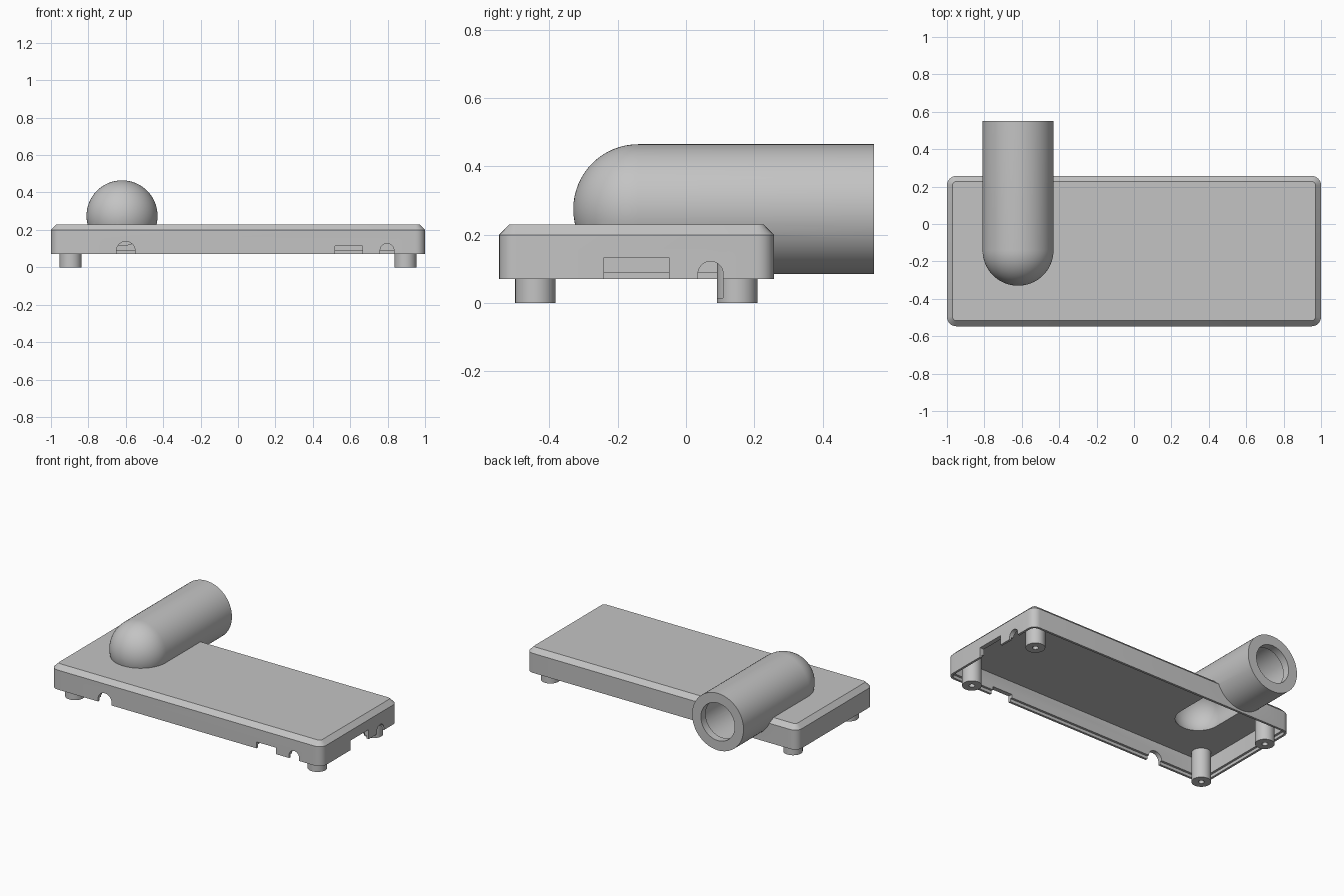
import bpy
import bmesh
from math import sin, cos, pi, radians
from mathutils import Matrix, Vector

cube = bpy.data.objects.get("Cube")
if cube:
    bpy.data.objects.remove(cube, do_unlink=True)

grey = bpy.data.materials.new("plain_grey")
grey.use_nodes = True
colour = (0.55, 0.55, 0.55, 1)
grey.diffuse_color = colour
grey.node_tree.nodes["Principled BSDF"].inputs["Base Color"].default_value = colour

HALF_X, HALF_Y, MID_Y = 1.0, 0.402, -0.145
BASE, SHOULDER, TOP = 0.07, 0.2, 0.23
TUBE_X, TUBE_Z, TUBE_R = -0.62, 0.275, 0.19
DOME_Y, MOUTH_Y = -0.14, 0.55


def make(name, bm):
    bmesh.ops.remove_doubles(bm, verts=bm.verts, dist=0.00001)
    bmesh.ops.recalc_face_normals(bm, faces=bm.faces)
    mesh = bpy.data.meshes.new(name)
    bm.to_mesh(mesh)
    bm.free()
    mesh.materials.append(grey)
    obj = bpy.data.objects.new(name, mesh)
    bpy.context.collection.objects.link(obj)
    return obj


def skin(name, rings, matrix=Matrix()):
    """Bridge equal rings of points and cap both ends."""
    bm = bmesh.new()
    loops = [[bm.verts.new(matrix @ Vector(p)) for p in ring] for ring in rings]
    n = len(loops[0])
    for a, b in zip(loops, loops[1:]):
        for i in range(n):
            j = (i + 1) % n
            bm.faces.new((a[i], a[j], b[j], b[i]))
    bm.faces.new(loops[0][::-1])
    bm.faces.new(loops[-1])
    return make(name, bm)


def rounded_slab(name, levels, radius=0.05, steps=6):
    """Rounded rectangle; levels are (inset from the case outline, z)."""
    rings = []
    for inset, z in levels:
        r = max(radius - inset, 0.015)
        ring = []
        for k, (sx, sy) in enumerate(((1, 1), (-1, 1), (-1, -1), (1, -1))):
            for s in range(steps + 1):
                a = (k + s / steps) * pi / 2
                ring.append((sx * (HALF_X - inset - r) + r * cos(a),
                             MID_Y + sy * (HALF_Y - inset - r) + r * sin(a), z))
        rings.append(ring)
    return skin(name, rings)


def lathe(name, profile, matrix, sides=64):
    """Turn a (radius, height) profile about z."""
    rings = [[(r * cos(2 * pi * i / sides), r * sin(2 * pi * i / sides), h)
              for i in range(sides)] for r, h in profile]
    return skin(name, rings, matrix)


def dome(r, steps=16):
    """Profile of a hemisphere from near its pole to its rim."""
    return [(r * sin(max(k, 0.1) / steps * pi / 2),
             DOME_Y - r * cos(max(k, 0.1) / steps * pi / 2)) for k in range(steps + 1)]


def port(centre, half, top, side, arched, depth):
    """Cutter for an opening in the front or the left wall."""
    low, start, stop = 0.015, depth[0], depth[1]
    outline = [(centre - half, low), (centre + half, low)]
    if arched:
        outline += [(centre + half * cos(i * pi / 16), top - half + half * sin(i * pi / 16))
                    for i in range(17)]
    else:
        outline += [(centre + half, top), (centre - half, top)]
    if side == "front":
        rings = [[(u, d, z) for u, z in outline] for d in (start, stop)]
    else:
        rings = [[(d, u, z) for u, z in outline] for d in (start, stop)]
    return skin("port_cutter", rings)


def combine(target, tool, operation, keep=False):
    tool.hide_render = True
    mod = target.modifiers.new(operation.lower(), "BOOLEAN")
    mod.operation, mod.solver, mod.object = operation, "EXACT", tool
    bpy.context.view_layer.objects.active = target
    bpy.ops.object.modifier_apply(modifier=mod.name)
    if not keep:
        bpy.data.objects.remove(tool, do_unlink=True)


# Case with a chamfered lid edge, and the domed tube joined to it
case = rounded_slab("case_with_tube", [(0, BASE), (0, SHOULDER), (0.03, TOP)])
along_y = Matrix.Translation((TUBE_X, 0, TUBE_Z)) @ Matrix.Rotation(radians(-90), 4, "X")
combine(case, lathe("tube", dome(TUBE_R) + [(TUBE_R, MOUTH_Y)], along_y), "UNION")

# Hollow case, stepped rim, and bore with a narrower mouth
combine(case, rounded_slab("cavity", [(0.03, 0), (0.03, SHOULDER)]), "DIFFERENCE")
combine(case, rounded_slab("rim_step", [(0.015, 0), (0.015, 0.09)]), "DIFFERENCE")
bore = dome(0.158) + [(0.158, MOUTH_Y - 0.05), (0.125, MOUTH_Y - 0.05), (0.125, MOUTH_Y + 0.05)]
combine(case, lathe("bore", bore, along_y), "DIFFERENCE")

# Screw posts in the four corners
posts = []
for x, side in ((-0.895, "right"), (0.895, "left")):
    for y, end in ((-0.441, "front"), (0.15, "back")):
        place = Matrix.Translation((x, y, 0))
        post = lathe(f"{end}_{side}_post", [(0.059, 0), (0.059, 0.205)], place, 40)
        hole = lathe("screw_hole", [(0.018, -0.02), (0.018, 0.15)], place, 20)
        combine(post, hole, "DIFFERENCE")
        posts.append(post)

# Openings in the front wall
front = (-0.6, -0.5)
for centre, half, top, arched in ((-0.6, 0.05, 0.138, True),
                                  (0.592, 0.073, 0.113, False),
                                  (0.797, 0.037, 0.127, True)):
    combine(case, port(centre, half, top, "front", arched, front), "DIFFERENCE")

# Openings in the left wall; the arched one also notches the post behind it
combine(case, port(-0.145, 0.095, 0.134, "left", False, (0.93, 1.05)), "DIFFERENCE")
notch = port(0.072, 0.037, 0.122, "left", True, (0.83, 1.05))
combine(posts[-1], notch, "DIFFERENCE", keep=True)
combine(case, notch, "DIFFERENCE")

# Smooth round surfaces, keep edges sharp
bpy.ops.object.select_all(action="DESELECT")
for obj in [case] + posts:
    obj.select_set(True)
bpy.context.view_layer.objects.active = case
bpy.ops.object.shade_smooth_by_angle(angle=radians(30))
